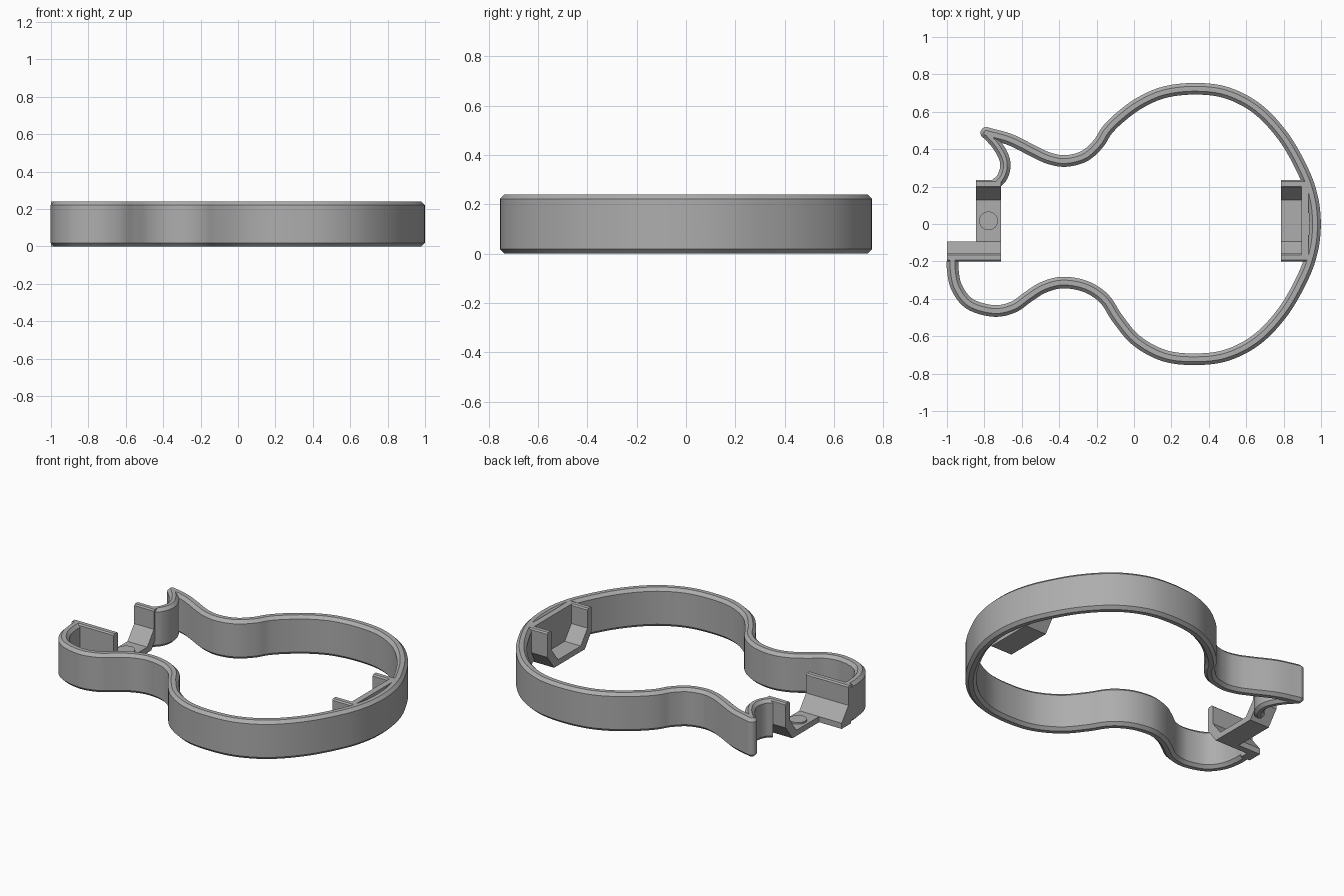
import bpy
import bmesh
import math
from mathutils import Vector

cube = bpy.data.objects.get("Cube")
if cube:
    bpy.data.objects.remove(cube, do_unlink=True)

HEIGHT = 0.24
HALF_WALL = 0.031
CHAMFER = 0.018

grey = bpy.data.materials.new("plain grey")
grey.use_nodes = True
grey.diffuse_color = (0.42, 0.42, 0.42, 1)
shader = grey.node_tree.nodes["Principled BSDF"]
shader.inputs["Base Color"].default_value = grey.diffuse_color
shader.inputs["Roughness"].default_value = 0.6


def finish(name, bm, smooth=True):
    """Turn a bmesh into a named, coloured object."""
    bmesh.ops.recalc_face_normals(bm, faces=bm.faces)
    mesh = bpy.data.meshes.new(name)
    bm.to_mesh(mesh)
    bm.free()
    obj = bpy.data.objects.new(name, mesh)
    bpy.context.collection.objects.link(obj)
    mesh.materials.append(grey)
    if smooth:
        bpy.ops.object.select_all(action='DESELECT')
        obj.select_set(True)
        bpy.context.view_layer.objects.active = obj
        bpy.ops.object.shade_smooth_by_angle(angle=math.radians(30))
    return obj


def spline(points, steps=8):
    """Smooth path through the given plan points."""
    p = [Vector(q) for q in points]
    p = [p[0] * 2 - p[1]] + p + [p[-1] * 2 - p[-2]]
    path = []
    for a, b, c, d in zip(p, p[1:], p[2:], p[3:]):
        for i in range(steps):
            t = i / steps
            path.append((b * 2 + (c - a) * t + (a * 2 - b * 5 + c * 4 - d) * t * t
                         + (b * 3 - a - c * 3 + d) * t ** 3) / 2)
    return path + [p[-2]]


def wall(name, points, half=HALF_WALL):
    """Sweep a chamfered upright section along a plan path."""
    path = spline(points)
    inner = half - CHAMFER
    side = [(half, CHAMFER), (half, HEIGHT - CHAMFER), (inner, HEIGHT)]
    section = [(inner, 0)] + side
    section += [(-w, z) for w, z in reversed(section)]
    bm = bmesh.new()
    rings = []
    for i, p in enumerate(path):
        t = path[min(i + 1, len(path) - 1)] - path[max(i - 1, 0)]
        n = Vector((t.y, -t.x)).normalized()
        rings.append([bm.verts.new((p.x + n.x * w, p.y + n.y * w, z)) for w, z in section])
    count = len(section)
    for a, b in zip(rings, rings[1:]):
        for k in range(count):
            m = (k + 1) % count
            bm.faces.new((a[k], a[m], b[m], b[k]))
    bm.faces.new(rings[0])
    bm.faces.new(rings[-1])
    return finish(name, bm)


def extrude_x(name, profile, x0, x1):
    """Extrude a (y, z) profile between two x positions."""
    bm = bmesh.new()
    face = bm.faces.new([bm.verts.new((x0, y, z)) for y, z in profile])
    grown = bmesh.ops.extrude_face_region(bm, geom=[face])["geom"]
    verts = [v for v in grown if isinstance(v, bmesh.types.BMVert)]
    bmesh.ops.translate(bm, verts=verts, vec=(x1 - x0, 0, 0))
    return finish(name, bm, False)


def disc(name, center, radius, depth, along_x=False, bevel=0):
    bm = bmesh.new()
    bmesh.ops.create_cone(bm, cap_ends=True, segments=48, radius1=radius, radius2=radius, depth=depth)
    if bevel:
        rim = [e for e in bm.edges if abs(e.verts[0].co.z - e.verts[1].co.z) < depth / 2]
        bmesh.ops.bevel(bm, geom=rim, offset=bevel, segments=1, affect='EDGES')
    for v in bm.verts:
        if along_x:
            v.co = Vector((v.co.z, v.co.x, v.co.y))
        v.co += Vector(center)
    return finish(name, bm)


# Body outline: upper horn, waist, large round bout, waist, lower horn
bout = [(0.165, 0.705), (0.335, 0.723), (0.5, 0.7), (0.66, 0.615),
        (0.8, 0.465), (0.905, 0.28), (0.953, 0.14)]
upper = [(-0.79, 0.487), (-0.66, 0.45), (-0.53, 0.385), (-0.45, 0.35), (-0.364, 0.337),
         (-0.265, 0.363), (-0.19, 0.43), (-0.145, 0.5), (-0.075, 0.57), (0.03, 0.647)]
lower = [(0.015, -0.625), (-0.085, -0.51), (-0.15, -0.41), (-0.22, -0.353), (-0.3, -0.322),
         (-0.395, -0.314), (-0.487, -0.34), (-0.567, -0.39), (-0.645, -0.444), (-0.75, -0.465),
         (-0.877, -0.428), (-0.947, -0.342), (-0.969, -0.246), (-0.969, -0.17)]
mirrored = [(x, -y) for x, y in reversed(bout)]
body_wall = wall("body_wall", upper + bout + [(0.968, 0)] + mirrored + lower)

# Concave cutaway between the horn tip and the end cradle
wall("cutaway_wall", [(-0.79, 0.487), (-0.735, 0.425), (-0.697, 0.36), (-0.688, 0.305),
                      (-0.705, 0.25), (-0.74, 0.213)], 0.028)
disc("horn_tip", (-0.79, 0.487, HEIGHT / 2), HALF_WALL, HEIGHT, bevel=CHAMFER)

# Cradle section: one half, mirrored about the cradle centre line
MID = 0.017
LIP = 0.008
outer_half = [(0.15, 0), (0.217, 0.09), (0.217, HEIGHT - LIP), (0.217 - LIP, HEIGHT)]
inner_half = [(0.176 + LIP, HEIGHT), (0.176, HEIGHT - LIP), (0.176, 0.12), (0.11, 0.035)]


def both_sides(half):
    return [(MID + y, z) for y, z in half] + [(MID - y, z) for y, z in reversed(half)]


cradle = both_sides(outer_half + inner_half)
extrude_x("end_cradle", cradle, -0.845, -0.71)
extrude_x("tail_cradle", cradle, 0.785, 0.905)
tail_block = extrude_x("tail_block", both_sides(outer_half), 0.895, 0.932)

# Sloped arm joining the lower horn to the end cradle
arm = [(MID - y, z) for y, z in outer_half + inner_half] + [(MID - 0.11, 0)]
extrude_x("lower_arm", arm, -0.98, -0.71)
extrude_x("lower_arm_end", [(MID - 0.2, 0)] + arm[1:], -1, -0.938)

# Round pad on the cradle floor
disc("floor_pad", (-0.778, MID, 0.035), 0.05, 0.02)

# Round hole through the tail
cutter = disc("hole_cutter", (0.95, 0.012, 0.115), 0.075, 0.3, along_x=True)
cutter.hide_render = True
for obj in (body_wall, tail_block):
    cut = obj.modifiers.new("tail_hole", 'BOOLEAN')
    cut.object = cutter
    cut.operation = 'DIFFERENCE'
    cut.solver = 'EXACT'
    bpy.context.view_layer.objects.active = obj
    bpy.ops.object.modifier_apply(modifier=cut.name)
bpy.data.objects.remove(cutter, do_unlink=True)
